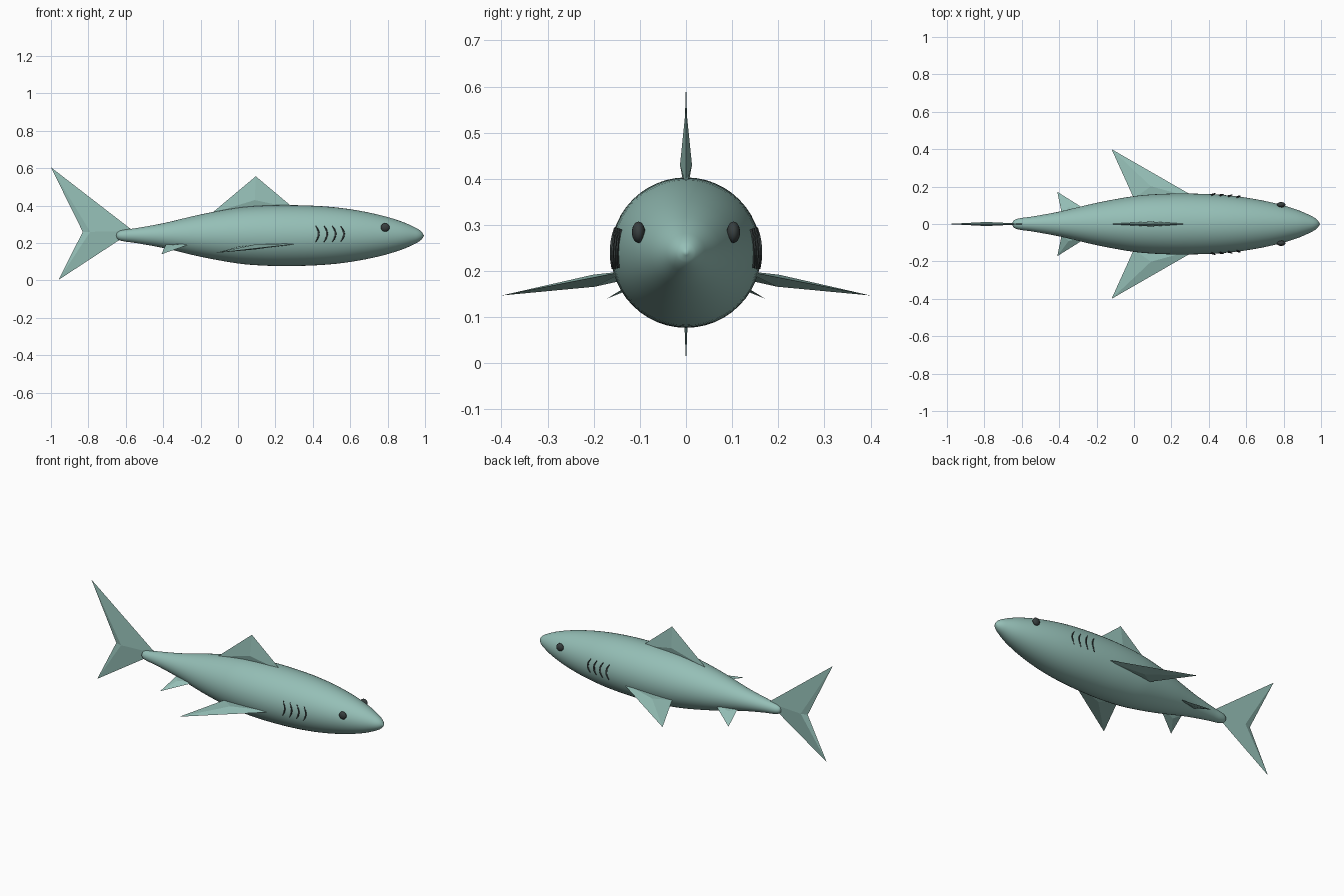
import bpy, bmesh, math
from mathutils import Vector

cube = bpy.data.objects.get("Cube")
if cube:
    bpy.data.objects.remove(cube)

AXIS_Z = 0.24


def material(name, rgb):
    m = bpy.data.materials.new(name)
    m.use_nodes = True
    m.diffuse_color = (*rgb, 1)
    bsdf = next(n for n in m.node_tree.nodes if n.type == 'BSDF_PRINCIPLED')
    bsdf.inputs["Base Color"].default_value = (*rgb, 1)
    return m


SKIN = material("sea green skin", (0.30, 0.52, 0.47))
DARK = material("dark grey", (0.04, 0.05, 0.05))


def finish(bm, name, mat, smooth=False):
    bmesh.ops.recalc_face_normals(bm, faces=bm.faces)
    for f in bm.faces:
        f.smooth = smooth
    me = bpy.data.meshes.new(name)
    bm.to_mesh(me)
    bm.free()
    me.materials.append(mat)
    ob = bpy.data.objects.new(name, me)
    bpy.context.collection.objects.link(ob)
    return ob


# Body profile: (position along the body, radius)
PROFILE = [(-0.652, 0), (-0.645, 0.017), (-0.62, 0.029), (-0.55, 0.039), (-0.4, 0.066),
           (-0.2, 0.113), (0, 0.149), (0.13, 0.16), (0.27, 0.163), (0.45, 0.157),
           (0.6, 0.141), (0.75, 0.112), (0.87, 0.077), (0.95, 0.042), (0.98, 0.022), (0.995, 0)]


def smooth_profile(steps=4):
    pts = [Vector(p) for p in PROFILE]
    out = []
    for i in range(len(pts) - 1):
        a, b = pts[max(i - 1, 0)], pts[i]
        c, d = pts[i + 1], pts[min(i + 2, len(pts) - 1)]
        # Tangents per unit length keep the uneven spacing smooth
        span = c.x - b.x
        m0, m1 = (c.y - a.y) / (c.x - a.x), (d.y - b.y) / (d.x - b.x)
        for k in range(steps):
            t = k / steps
            r = ((2*t**3 - 3*t**2 + 1) * b.y + (t**3 - 2*t**2 + t) * span * m0
                 + (3*t**2 - 2*t**3) * c.y + (t**3 - t**2) * span * m1)
            out.append((b.x + span * t, max(r, 0)))
    return out + [tuple(pts[-1])]


def radius_at(x):
    for (x0, r0), (x1, r1) in zip(PROFILE, PROFILE[1:]):
        if x0 <= x <= x1:
            return r0 + (r1 - r0) * (x - x0) / (x1 - x0)
    return 0


def on_body(x, angle, lift=0):
    r = radius_at(x) + lift
    return Vector((x, r * math.cos(angle), AXIS_Z + r * math.sin(angle)))


# Body: profile spun around the long axis
bm = bmesh.new()
line = [bm.verts.new((x, 0, AXIS_Z + r)) for x, r in smooth_profile()]
edges = [bm.edges.new(pair) for pair in zip(line, line[1:])]
bmesh.ops.spin(bm, geom=line + edges, cent=(0, 0, AXIS_Z), axis=(1, 0, 0),
               angle=math.tau, steps=48, use_merge=True)
bmesh.ops.remove_doubles(bm, verts=bm.verts, dist=0.0002)
finish(bm, "body", SKIN, smooth=True)


def fin(name, outline, center, thick, sides=(1,)):
    """Outline with one raised point on each face, like a flat bipyramid."""
    for s in sides:
        bm = bmesh.new()
        flip = lambda p: Vector((p[0], p[1] * s, p[2]))
        ring = [bm.verts.new(flip(p)) for p in outline]
        for way in (1, -1):
            peak = bm.verts.new(flip(Vector(center) + Vector(thick) * way))
            for a, b in zip(ring, ring[1:] + ring[:1]):
                bm.faces.new((a, b, peak))
        label = name if len(sides) == 1 else ("left_" if s > 0 else "right_") + name
        finish(bm, label, SKIN)


# Fins on the middle plane
fin("dorsal_fin", [(-0.14, 0, 0.36), (0.3, 0, 0.385), (0.095, 0, 0.557)],
    (0.09, 0, 0.43), (0, 0.013, 0))
fin("tail_fin", [(-0.56, 0, 0.265), (-1, 0, 0.605), (-0.83, 0, 0.26), (-0.96, 0, 0.003)],
    (-0.79, 0, 0.26), (0, 0.011, 0))

# Paired fins (the model faces +x, so the pair is mirrored in y)
fin("pectoral_fin", [(0.35, 0.13, 0.2), (-0.12, 0.4, 0.147), (0.0, 0.135, 0.18)],
    (0.09, 0.2, 0.179), (0, 0.002, 0.013), (1, -1))
fin("pelvic_fin", [(-0.24, 0.065, 0.2), (-0.41, 0.172, 0.14), (-0.385, 0.05, 0.193)],
    (-0.35, 0.088, 0.182), (0, 0.003, 0.007), (1, -1))

for s, side in ((1, "left"), (-1, "right")):
    # Eye
    bm = bmesh.new()
    bmesh.ops.create_uvsphere(bm, u_segments=24, v_segments=16, radius=0.023)
    bmesh.ops.scale(bm, vec=(1, 0.62, 1), verts=bm.verts)
    bmesh.ops.translate(bm, vec=(0.787, s * 0.103, 0.284), verts=bm.verts)
    finish(bm, side + "_eye", DARK, smooth=True)

    # Gill slits: thin crescents bent towards the head
    bm = bmesh.new()
    for k in range(4):
        x = 0.415 + 0.045 * k
        rows = []
        for j in range(7):
            t = j / 6 * 2 - 1
            bend = 0.016 * (1 - t * t)
            half = 0.0045 * (1 - abs(t)) + 0.0005
            ang = 0.06 + 0.28 * t
            row = [on_body(x + bend - half, ang, 0.002), on_body(x + bend + half, ang, 0.006)]
            rows.append([bm.verts.new((p.x, p.y * s, p.z)) for p in row])
        for a, b in zip(rows, rows[1:]):
            bm.faces.new((a[0], a[1], b[1], b[0]))
    slits = finish(bm, side + "_gill_slits", DARK)
    solid = slits.modifiers.new("thickness", 'SOLIDIFY')
    solid.thickness = 0.004
    solid.offset = 0
